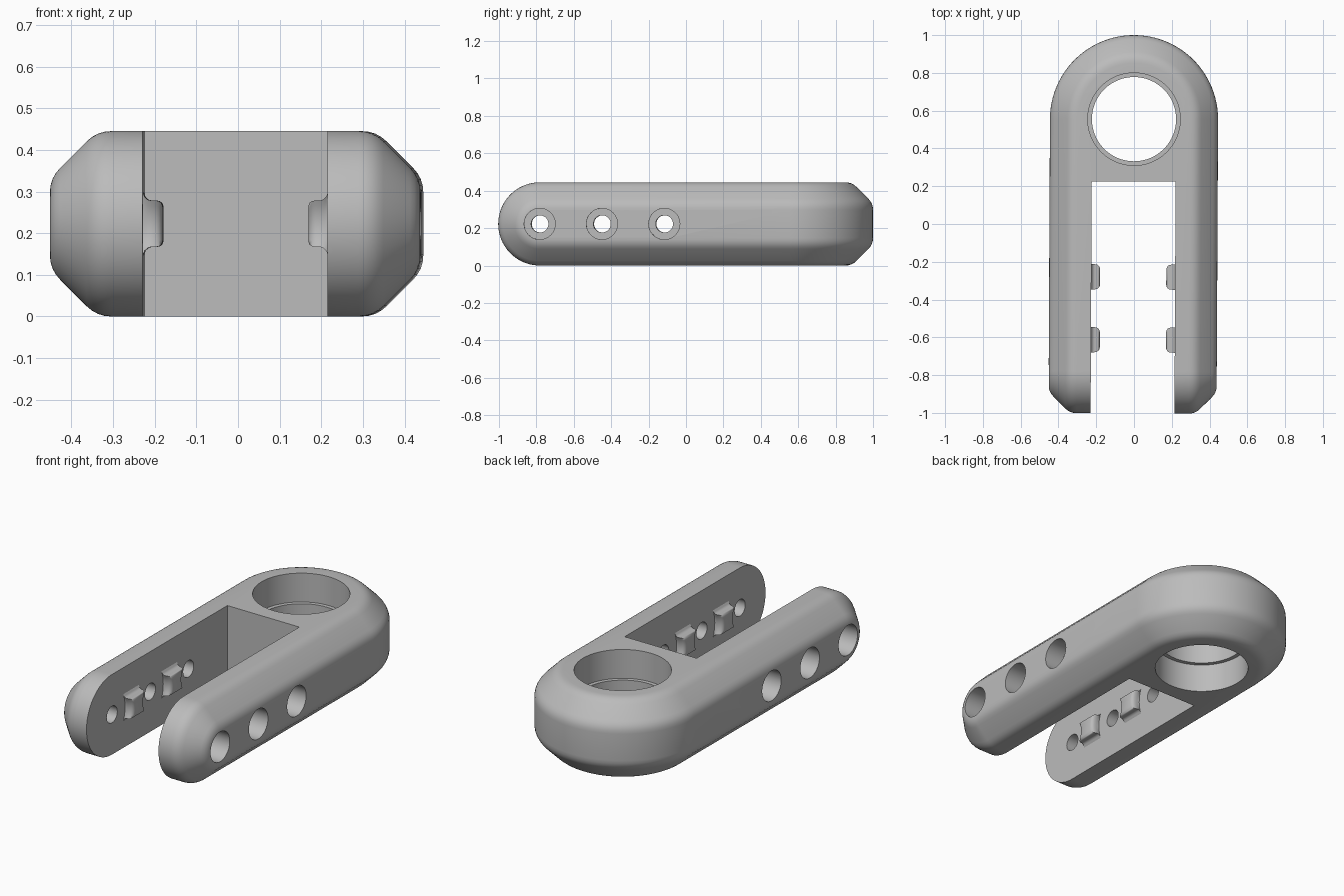
import bpy, bmesh, math
from mathutils import Matrix, Vector

if "Cube" in bpy.data.objects:
    bpy.data.objects.remove(bpy.data.objects["Cube"])

R = 0.445            # outer half width and back radius
H = 0.445            # height
MID = H / 2
CHAMFER = 0.113
GAP = 0.222          # half width of the slot
EYE_Y = 0.555        # centre of the big bore
PIN_Y = (-0.78, -0.447, -0.114)

grey = bpy.data.materials.new("matte grey")
grey.use_nodes = True
grey.diffuse_color = (0.5, 0.5, 0.5, 1)
grey.node_tree.nodes["Principled BSDF"].inputs["Base Color"].default_value = (0.5, 0.5, 0.5, 1)


def make_object(name, bm):
    bmesh.ops.recalc_face_normals(bm, faces=bm.faces)
    mesh = bpy.data.meshes.new(name)
    bm.to_mesh(mesh)
    bm.free()
    mesh.materials.append(grey)
    ob = bpy.data.objects.new(name, mesh)
    bpy.context.collection.objects.link(ob)
    return ob


def finish(ob, angle):
    bpy.ops.object.select_all(action="DESELECT")
    ob.select_set(True)
    bpy.context.view_layer.objects.active = ob
    bpy.ops.object.shade_smooth_by_angle(angle=math.radians(angle))


def soft_corner(before, corner, after, reach=0.035, steps=4):
    """Round a profile corner with a short quadratic curve."""
    p, c, n = Vector(before), Vector(corner), Vector(after)
    a = c + (p - c).normalized() * reach
    b = c + (n - c).normalized() * reach
    return [a.lerp(c, t).lerp(c.lerp(b, t), t) for t in (i / steps for i in range(steps + 1))]


def chamfer_profile():
    """Rounded 45 degree chamfer as (out, up) from the middle plane."""
    low, high = (R, MID - CHAMFER), (R - CHAMFER, MID)
    return soft_corner((R, 0), low, high) + soft_corner(low, high, (0, MID))


# Outer body: hull of a turned back end and turned front ends
bm = bmesh.new()
for out, up in chamfer_profile():
    for side in (-1, 1):
        for i in range(96):
            a = math.tau * i / 96
            c, s = math.cos(a), math.sin(a)
            if s >= -1e-6:
                bm.verts.new((out * c, EYE_Y + out * s, MID + side * up))
            if s <= 1e-6:
                bm.verts.new((side * out, PIN_Y[0] + up * s, MID + up * c))
hull = bmesh.ops.convex_hull(bm, input=bm.verts)
bmesh.ops.delete(bm, geom=list({v for v in hull["geom_interior"] if isinstance(v, bmesh.types.BMVert)}),
                 context="VERTS")
bmesh.ops.dissolve_limit(bm, angle_limit=math.radians(0.3), verts=bm.verts, edges=bm.edges)
body = make_object("clevis_body", bm)

cutters = []


def cut_cylinder(name, radius, start, end):
    start, end = Vector(start), Vector(end)
    axis = end - start
    turn = axis.to_track_quat("Z", "Y").to_matrix().to_4x4()
    bm = bmesh.new()
    bmesh.ops.create_cone(bm, cap_ends=True, segments=64, radius1=radius, radius2=radius,
                          depth=axis.length, matrix=Matrix.Translation((start + end) / 2) @ turn)
    cutters.append(make_object(name, bm))


# Slot between the arms
bm = bmesh.new()
bmesh.ops.create_cube(bm, size=1, matrix=Matrix.Translation((0, -0.575, MID))
                      @ Matrix.Diagonal((2 * GAP, 1.6, 1, 1)))
cutters.append(make_object("slot_cutter", bm))

# Big bore, wider above and below a central lip
cut_cylinder("bore_cutter", 0.223, (0, EYE_Y, -0.1), (0, EYE_Y, 0.6))
cut_cylinder("upper_bore_cutter", 0.245, (0, EYE_Y, 0.285), (0, EYE_Y, 0.6))
cut_cylinder("lower_bore_cutter", 0.245, (0, EYE_Y, -0.1), (0, EYE_Y, 0.16))

# Pin holes with counterbores on the outer sides
for y in PIN_Y:
    cut_cylinder("pin_hole_cutter", 0.046, (-0.6, y, MID), (0.6, y, MID))
    for side in (-1, 1):
        cut_cylinder("counterbore_cutter", 0.083, (side * (R - 0.11), y, MID), (side * 0.6, y, MID))

bpy.context.view_layer.objects.active = body
for cutter in cutters:
    mod = body.modifiers.new("cut", "BOOLEAN")
    mod.operation = "DIFFERENCE"
    mod.solver = "EXACT"
    mod.object = cutter
    bpy.ops.object.modifier_apply(modifier=mod.name)
for cutter in cutters:
    bpy.data.objects.remove(cutter)


# Grip bumps between the pin holes, with sides hollowed around the holes
def bump_outline(steps=8):
    zs = [-0.056 + 0.112 * i / steps for i in range(steps + 1)]
    side = [(0.167 - math.sqrt(0.115 ** 2 - z * z), z) for z in zs]
    return side + [(-y, z) for y, z in reversed(side)]


def grip_bump(name, side, y0):
    # layers: protrusion, width scale, height scale
    layers = [(-0.004, 1.02, 1.42), (0.0, 1.02, 1.35), (0.004, 1.01, 1.16), (0.011, 1, 1.04),
              (0.018, 1, 1), (0.03, 0.97, 1), (0.038, 0.9, 0.97), (0.044, 0.78, 0.9), (0.047, 0.6, 0.76)]
    bm = bmesh.new()
    rings = [[bm.verts.new((side * (GAP - d), y0 + y * sy, MID + z * sz)) for y, z in bump_outline()]
             for d, sy, sz in layers]
    for low, high in zip(rings, rings[1:]):
        for i in range(len(low)):
            j = (i + 1) % len(low)
            bm.faces.new((low[i], low[j], high[j], high[i]))
    bm.faces.new(rings[0])
    bm.faces.new(rings[-1])
    return make_object(name, bm)


parts = [(body, 25)]
for side, label in ((1, "left"), (-1, "right")):
    for k in range(2):
        y0 = (PIN_Y[k] + PIN_Y[k + 1]) / 2
        parts.append((grip_bump(f"grip_bump_{label}_{k + 1}", side, y0), 50))

# Slight turn of the whole part about the bore
turn = (Matrix.Translation((0, EYE_Y, 0)) @ Matrix.Rotation(-0.005, 4, "Z")
        @ Matrix.Translation((0, -EYE_Y, 0)))
for ob, angle in parts:
    ob.data.transform(turn)
    finish(ob, angle)
